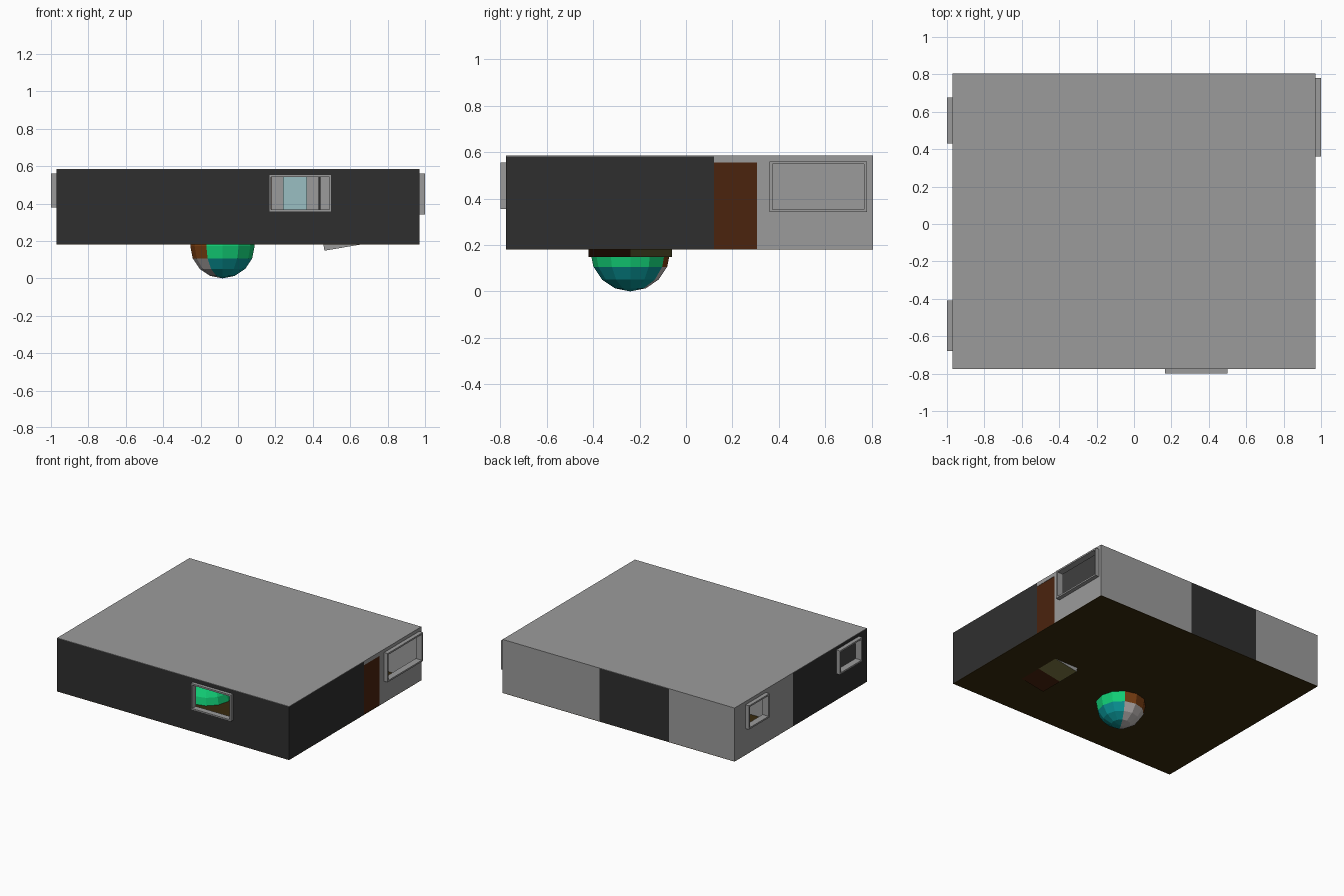
import bpy, bmesh, math
from mathutils import Matrix

if "Cube" in bpy.data.objects:
    bpy.data.objects.remove(bpy.data.objects["Cube"])


def mat(name, r, g, b):
    m = bpy.data.materials.new(name)
    m.diffuse_color = (r, g, b, 1)
    m.use_nodes = True
    m.node_tree.nodes["Principled BSDF"].inputs["Base Color"].default_value = m.diffuse_color
    return m


GREY = mat("light grey", .33, .33, .33)
DARK = mat("charcoal", .028, .028, .028)
DOOR = mat("door brown", .07, .017, .004)
FLOOR = mat("dark floor brown", .04, .023, .004)
GREEN = mat("green", .006, .62, .18)
TEAL = mat("teal", .003, .32, .33)
RUST = mat("rust brown", .2, .05, .006)
SILVER = mat("pale grey", .5, .47, .46)
OLIVE = mat("olive", .22, .2, .06)
BLUE = mat("pale blue", .32, .52, .54)


def finish(name, bm, mats):
    me = bpy.data.meshes.new(name)
    bm.to_mesh(me)
    bm.free()
    for m in mats:
        me.materials.append(m)
    ob = bpy.data.objects.new(name, me)
    bpy.context.collection.objects.link(ob)
    return ob


def add_box(bm, lo, hi):
    c = [(a + b) / 2 for a, b in zip(lo, hi)]
    s = [b - a for a, b in zip(lo, hi)]
    bmesh.ops.create_cube(bm, size=1, matrix=Matrix.Translation(c) @ Matrix.Diagonal((*s, 1)))


def box(name, lo, hi, m):
    bm = bmesh.new()
    add_box(bm, lo, hi)
    return finish(name, bm, [m])


def span(axis, d0, d1, a0, a1, z0, z1):
    """Corners of a slab whose depth lies along the given axis."""
    if axis == 'x':
        return (d0, a0, z0), (d1, a1, z1)
    return (a0, d0, z0), (a1, d1, z1)


X, Y0, Y1 = .97, -.775, .805
Z0, Z1, T = .183, .582, .02


def panel(name, axis, d0, d1, a0, a1, m, hole=None):
    """Wall panel, made as strips around an optional opening."""
    bm = bmesh.new()
    if hole:
        b0, b1, h0, h1 = hole
        for r in ((a0, b0, Z0, Z1), (b1, a1, Z0, Z1), (b0, b1, Z0, h0), (b0, b1, h1, Z1)):
            if r[1] - r[0] > 1e-4 and r[3] - r[2] > 1e-4:
                add_box(bm, *span(axis, d0, d1, *r))
    else:
        add_box(bm, *span(axis, d0, d1, a0, a1, Z0, Z1))
    return finish(name, bm, [m])


def frame(name, axis, d0, d1, hole, w=.012):
    """Rectangular window surround standing out from the wall."""
    b0, b1, h0, h1 = hole
    bm = bmesh.new()
    for r in ((b0, b0 + w, h0, h1), (b1 - w, b1, h0, h1),
              (b0 + w, b1 - w, h0, h0 + w), (b0 + w, b1 - w, h1 - w, h1)):
        add_box(bm, *span(axis, d0, d1, *r))
    return finish(name, bm, [GREY])


# floor and roof
box("floor", (-X, Y0, .18), (X, Y1, Z0), FLOOR)
box("roof", (-X, Y0, Z1), (X, Y1, .585), GREY)

# outer walls
front_win = (.165, .5, .355, .555)
right_win = (.36, .78, .342, .56)
left_win_a = (-.68, -.41, .38, .56)
left_win_b = (.43, .675, .38, .56)
panel("front_wall", 'y', Y0, Y0 + T, -X, X, DARK, front_win)
panel("right_wall_front", 'x', X - T, X, Y0 + T, .12, DARK)
panel("right_wall_door_part", 'x', X - T, X, .12, .305, GREY, (.12, .305, Z0, .555))
panel("right_wall_back", 'x', X - T, X, .305, Y1 - T, GREY, right_win)
panel("left_wall_front", 'x', -X, -X + T, Y0 + T, .11, DARK, left_win_a)
panel("left_wall_back", 'x', -X, -X + T, .11, Y1 - T, GREY, left_win_b)
panel("back_wall_left", 'y', Y1 - T, Y1, -X, -.42, GREY)
panel("back_wall_middle", 'y', Y1 - T, Y1, -.42, .16, DARK)
panel("back_wall_right", 'y', Y1 - T, Y1, .16, X, GREY)
box("door", (X - .016, .12, Z0), (X - .002, .305, .555), DOOR)

# window surrounds
frame("front_window_frame", 'y', -.8, Y0 + T, front_win)
frame("right_window_frame", 'x', X - T, 1.0, right_win)
frame("left_window_frame_front", 'x', -1.0, -X + T, left_win_a)
frame("left_window_frame_back", 'x', -1.0, -X + T, left_win_b)

# inner walls, back room
panel("inner_wall_right_room", 'x', .15, .165, .11, Y1 - T, GREY)
panel("inner_wall_left_room", 'x', -.425, -.41, .11, Y1 - T, GREY)
panel("inner_wall_left_front", 'y', .105, .12, -X + T, -.425, GREY)
box("inner_door_edge", (.165, .13, Z0), (.18, .3, .555), DOOR)
box("pale_panel", (.24, .775, Z0), (.37, .784, .57), BLUE)
box("dark_post", (.43, .77, Z0), (.44, .784, .57), DARK)

# four-coloured ball set into the floor
bm = bmesh.new()
bmesh.ops.create_uvsphere(bm, u_segments=12, v_segments=8, radius=.172)
for f in bm.faces:
    c = f.calc_center_median()
    side = .8 * c.x - .6 * c.y > 0
    upper = c.z > -.09
    f.material_index = (0 if upper else 1) if side else (2 if upper else 3)
ball = finish("ball", bm, [GREEN, TEAL, RUST, SILVER])
ball.location = (-.083, -.24, .172)

# tilted slab, its underside split in two colours
bm = bmesh.new()
for y0, y1 in ((-.42, -.24), (-.24, -.06)):
    add_box(bm, (0, y0, 0), (.3, y1, .07))
bm.normal_update()
for f in bm.faces:
    if f.normal.z < -.5:
        f.material_index = 1 if f.calc_center_median().y < -.24 else 2
slab = finish("tilted_slab", bm, [GREY, DOOR, OLIVE])
slab.rotation_euler = (0, -math.radians(9.5), 0)
slab.location = (.462, 0, .148)
